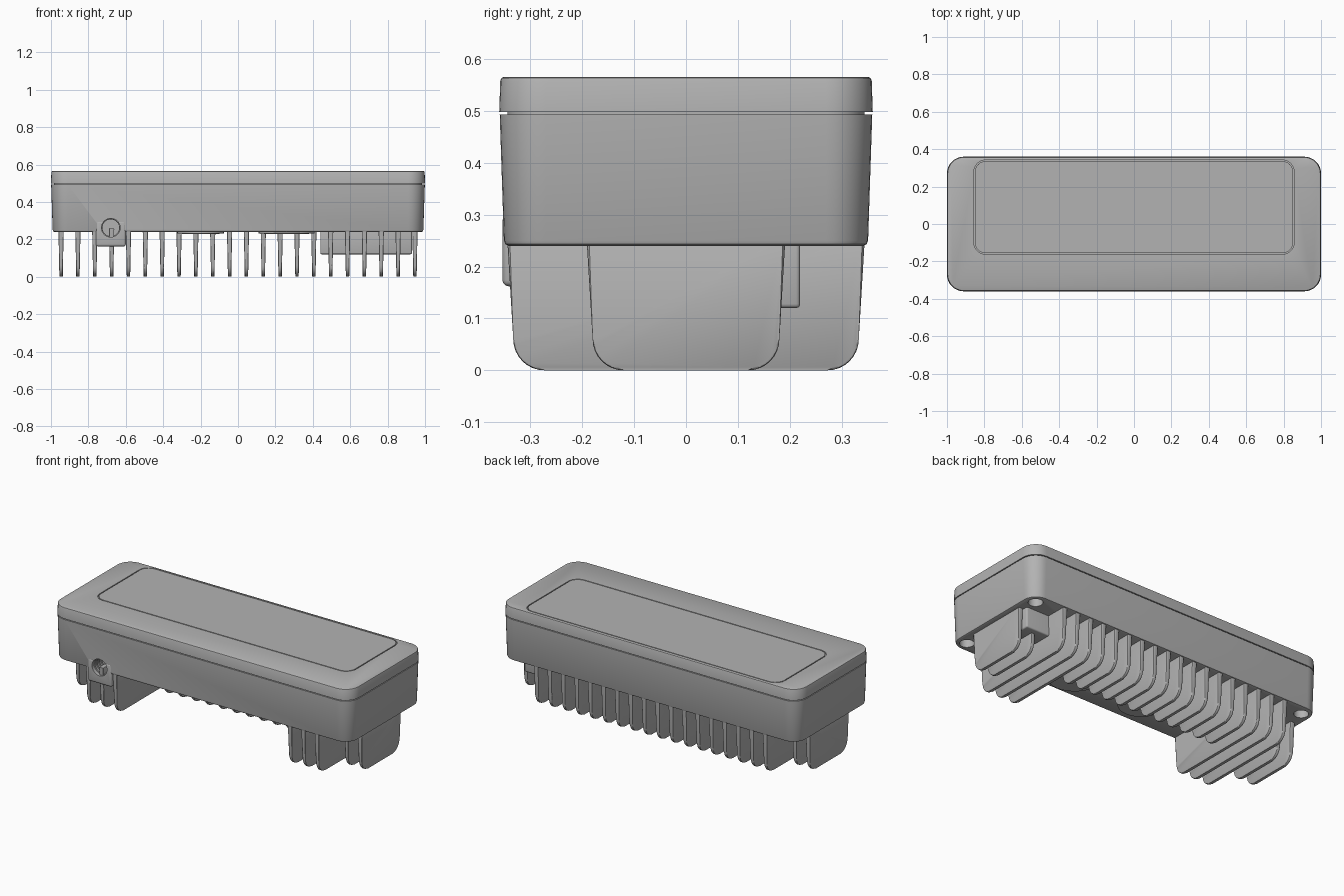
import bpy, bmesh, math
from mathutils import Matrix

old = bpy.data.objects.get("Cube")
if old:
    bpy.data.objects.remove(old, do_unlink=True)

grey = bpy.data.materials.new("cast_metal_grey")
grey.use_nodes = True
colour = (0.45, 0.45, 0.45, 1)
grey.diffuse_color = colour
grey.node_tree.nodes["Principled BSDF"].inputs["Base Color"].default_value = colour


def finish(name, bm, smooth=True):
    bmesh.ops.recalc_face_normals(bm, faces=bm.faces)
    mesh = bpy.data.meshes.new(name)
    bm.to_mesh(mesh)
    bm.free()
    obj = bpy.data.objects.new(name, mesh)
    bpy.context.collection.objects.link(obj)
    mesh.materials.append(grey)
    if smooth:
        shade(obj)
    return obj


def shade(obj):
    bpy.ops.object.select_all(action="DESELECT")
    obj.select_set(True)
    bpy.context.view_layer.objects.active = obj
    bpy.ops.object.shade_smooth_by_angle(angle=math.radians(32))


def rounded_rect(hx, hy, r, steps=8):
    points = []
    for q, (sx, sy) in enumerate([(1, 1), (-1, 1), (-1, -1), (1, -1)]):
        for i in range(steps + 1):
            a = (q + i / steps) * math.pi / 2
            points.append((sx * (hx - r) + r * math.cos(a), sy * (hy - r) + r * math.sin(a)))
    return points


def loft(name, hx, hy, r, layers, centre_y=0):
    """Stack rounded rectangles given as (height, inset)."""
    bm = bmesh.new()
    rings = []
    for z, inset in layers:
        outline = rounded_rect(hx - inset, hy - inset, r - inset)
        rings.append([bm.verts.new((x, y + centre_y, z)) for x, y in outline])
    n = len(rings[0])
    for a, b in zip(rings, rings[1:]):
        for i in range(n):
            bm.faces.new((a[i], a[(i + 1) % n], b[(i + 1) % n], b[i]))
    bm.faces.new(rings[0])
    bm.faces.new(rings[-1])
    return finish(name, bm)


def cylinder(name, x, y, z, r, depth, along_y=False):
    bm = bmesh.new()
    turn = Matrix.Rotation(math.pi / 2, 4, "X") if along_y else Matrix()
    bmesh.ops.create_cone(bm, cap_ends=True, segments=32, radius1=r, radius2=r, depth=depth,
                          matrix=Matrix.Translation((x, y, z)) @ turn)
    return finish(name, bm)


def box(name, x0, x1, y0, y1, z0, z1, bevel=0.008):
    bm = bmesh.new()
    size = Matrix.Diagonal((x1 - x0, y1 - y0, z1 - z0, 1))
    centre = Matrix.Translation(((x0 + x1) / 2, (y0 + y1) / 2, (z0 + z1) / 2))
    bmesh.ops.create_cube(bm, size=1, matrix=centre @ size)
    bmesh.ops.bevel(bm, geom=bm.edges[:], offset=bevel, segments=3, affect="EDGES", profile=0.5)
    return finish(name, bm)


def cut(targets, cutter):
    for target in targets:
        mod = target.modifiers.new("cut", "BOOLEAN")
        mod.operation = "DIFFERENCE"
        mod.solver = "EXACT"
        mod.object = cutter
        bpy.context.view_layer.objects.active = target
        bpy.ops.object.modifier_apply(modifier=mod.name)
        shade(target)
    bpy.data.objects.remove(cutter, do_unlink=True)


def fin(name, x, y0, y1, r=0.06, top=0.26, lean=0.012):
    """Drafted plate with rounded lower corners, thinner towards the tip."""
    outline = [(y0, top)]
    for centre, start in ((y0 + lean + r, math.pi), (y1 - lean - r, 1.5 * math.pi)):
        for i in range(9):
            a = start + i / 8 * math.pi / 2
            outline.append((centre + r * math.cos(a), r + r * math.sin(a)))
    outline.append((y1, top))
    bm = bmesh.new()
    sides = [[bm.verts.new((x + s * (0.009 + 0.02 * z), y, z)) for y, z in outline] for s in (-1, 1)]
    n = len(outline)
    rims = []
    for side in sides:
        rims += bm.faces.new(side).edges[:]
    for i in range(n):
        j = (i + 1) % n
        bm.faces.new((sides[0][i], sides[0][j], sides[1][j], sides[1][i]))
    bmesh.ops.bevel(bm, geom=rims, offset=0.005, segments=2, affect="EDGES", profile=0.5)
    return finish(name, bm)


# Housing, seam and lid
housing = loft("housing", 1, 0.36, 0.09,
               [(0.24, 0.018), (0.243, 0.012), (0.25, 0.009), (0.493, 0.001)])
loft("seam_core", 1, 0.36, 0.09, [(0.48, 0.016), (0.51, 0.016)])
lid = loft("lid", 1, 0.36, 0.09, [(0.498, 0), (0.558, 0.002), (0.563, 0.004), (0.565, 0.008)])

# Flush panel in the lid with a fine groove around it
cut([lid], loft("panel_cutter", 0.857, 0.252, 0.065, [(0.553, 0), (0.6, 0)], 0.09))
loft("lid_panel", 0.851, 0.246, 0.059, [(0.552, 0), (0.565, 0)], 0.09)

# Corner screw holes underneath
for sx in (-1, 1):
    for sy in (-1, 1):
        cut([housing], cylinder("hole_cutter", sx * 0.925, sy * 0.285, 0.25, 0.04, 0.16))

# Threaded cable entry at the front
entry = box("cable_entry", -0.76, -0.6, -0.354, -0.2, 0.162, 0.3, 0.012)
cut([housing, entry], cylinder("entry_cutter", -0.68, -0.32, 0.262, 0.05, 0.2, True))
for i in range(5):
    bpy.ops.mesh.primitive_torus_add(major_radius=0.05, minor_radius=0.005, major_segments=32,
                                     minor_segments=8, location=(-0.68, -0.33 + i * 0.022, 0.262),
                                     rotation=(math.pi / 2 + 0.08, 0, 0))
    thread = bpy.context.object
    thread.name = "entry_thread"
    thread.data.materials.append(grey)
    shade(thread)

# Cooling fins: short at the ends, full depth next to them, rear only in the middle
for i in range(22):
    x = -0.946 + i * 0.0901
    if abs(x) > 0.82:
        fin("end_fin", x, -0.192, 0.192)
    elif abs(x) > 0.55:
        fin("full_fin", x, -0.345, 0.345)
    else:
        fin("rear_fin", x, 0.0, 0.345)

# Cross bar between the fins on the left end
box("cross_bar", 0.44, 0.93, 0.1, 0.22, 0.12, 0.26)

# Round pads and small screw on the underside
for x, r in ((-0.2, 0.125), (0.26, 0.15)):
    cylinder("round_pad", x, -0.18, 0.24, r, 0.016)
    cylinder("round_pad_centre", x, -0.18, 0.24, r * 0.8, 0.022)
for x in (-0.45, 0.46):
    cut([housing], cylinder("screw_cutter", x, -0.2, 0.24, 0.022, 0.06))
